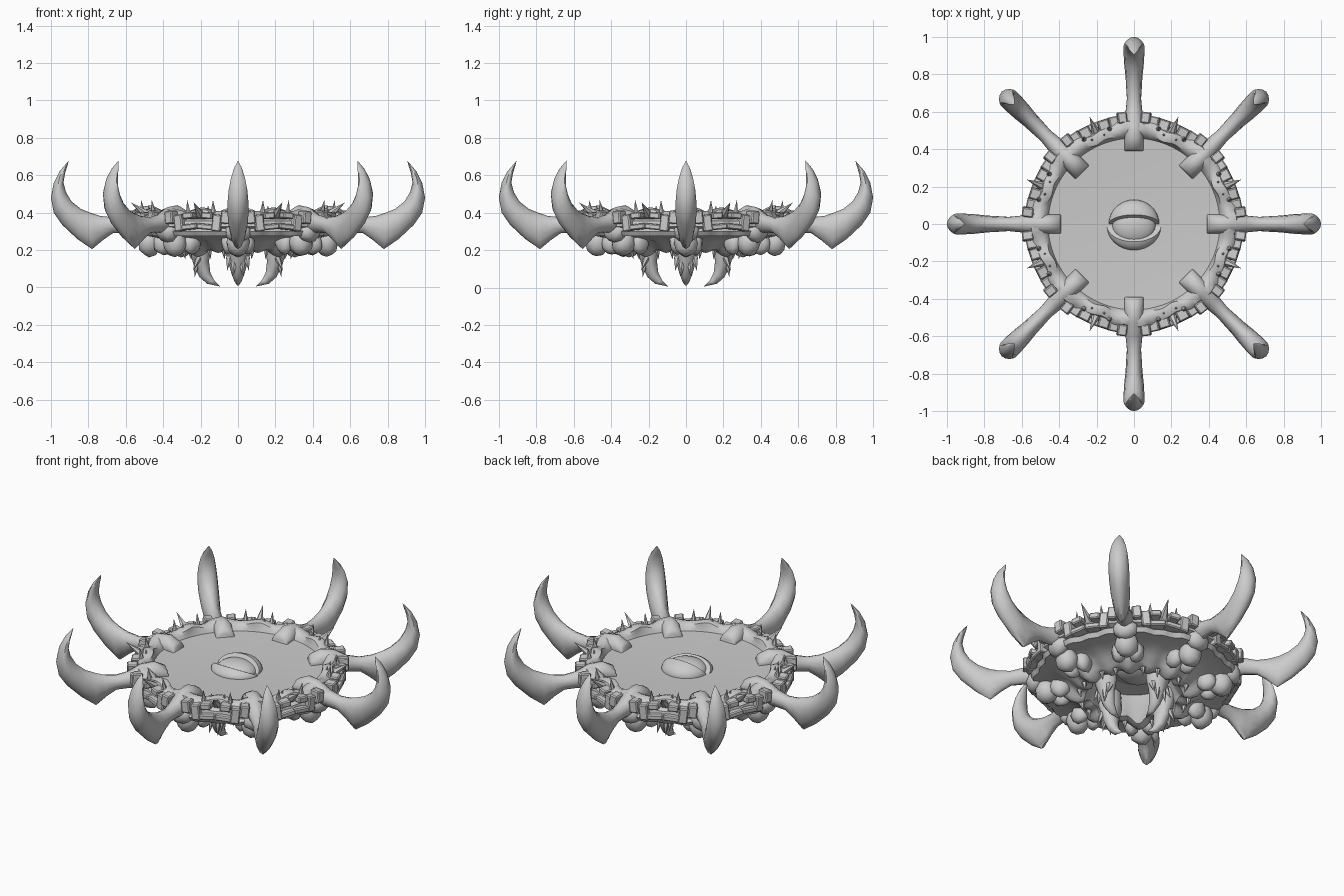
import bpy, bmesh, math, random
from mathutils import Vector, Matrix

if "Cube" in bpy.data.objects:
    bpy.data.objects.remove(bpy.data.objects["Cube"])

random.seed(4)
TAU = math.tau
grey = bpy.data.materials.new("bone grey")
grey.diffuse_color = (0.6, 0.6, 0.6, 1)
grey.use_nodes = True
grey.node_tree.nodes["Principled BSDF"].inputs["Base Color"].default_value = grey.diffuse_color


def finish(bm, name, angle=40):
    bmesh.ops.recalc_face_normals(bm, faces=bm.faces)
    me = bpy.data.meshes.new(name)
    bm.to_mesh(me)
    bm.free()
    ob = bpy.data.objects.new(name, me)
    bpy.context.collection.objects.link(ob)
    me.materials.append(grey)
    bpy.ops.object.select_all(action='DESELECT')
    ob.select_set(True)
    bpy.context.view_layer.objects.active = ob
    bpy.ops.object.shade_smooth_by_angle(angle=math.radians(angle))
    return ob


def skin(bm, rings, tip=None):
    """Bridge closed rings of points, ending in a cap or a tip."""
    vr = [[bm.verts.new(p) for p in r] for r in rings]
    n = len(vr[0])
    for a, b in zip(vr, vr[1:]):
        for i in range(n):
            j = (i + 1) % n
            bm.faces.new((a[i], a[j], b[j], b[i]))
    bm.faces.new(vr[0])
    if tip:
        t = bm.verts.new(tip)
        for i in range(n):
            bm.faces.new((vr[-1][i], vr[-1][(i + 1) % n], t))
    else:
        bm.faces.new(vr[-1])


def blade(bm, sections, tip, n=12):
    """Loft from (upper r, z, lower r, z, half width); the lower edge is keeled."""
    rings = []
    for ur, uz, lr, lz, w in sections:
        u, l = Vector((ur, 0, uz)), Vector((lr, 0, lz))
        ring = []
        for i in range(n):
            a = TAU * i / n
            s, c = math.sin(a), math.cos(a)
            keel = 1 if s > -0.1 else 1 + 0.25 * s
            ring.append((u + l) / 2 + (u - l) / 2 * s + Vector((0, w * c * keel, 0)))
        rings.append(ring)
    skin(bm, rings, (tip[0], 0, tip[1]))


def spike(bm, base, tip, rad, n=6):
    base, tip = Vector(base), Vector(tip)
    q = (tip - base).to_track_quat('Z', 'Y')
    ring = [base + q @ Vector((rad * math.cos(TAU * i / n), rad * math.sin(TAU * i / n), 0))
            for i in range(n)]
    skin(bm, [ring], tip)


def polar(r, deg, z):
    a = math.radians(deg)
    return Vector((r * math.cos(a), r * math.sin(a), z))


def turned(name, profile, n=96, wave=lambda r, z, a: (r, z), angle=40):
    """Revolve a profile that runs from axis to axis, with a ripple rule."""
    bm = bmesh.new()
    rings = []
    for r, z in profile:
        ring = []
        for i in range(n):
            a = TAU * i / n
            rr, zz = wave(r, z, a)
            ring.append((rr * math.cos(a), rr * math.sin(a), zz))
        rings.append(ring)
    skin(bm, rings)
    return finish(bm, name, angle)


# round top plate
turned("top_plate", [(0.02, 0.36), (0.3, 0.363), (0.44, 0.37), (0.5, 0.372),
                     (0.5, 0.34), (0.02, 0.34)])


# grooved rim, sloped underside and central mouth recess
def ripple(r, z, a):
    c = math.cos(8 * a)
    if z > 0.39:
        return r + 0.010 * c + 0.006 * math.sin(24 * a), z + 0.010 * math.cos(16 * a)
    if r > 0.5:
        return r + 0.012 * c + 0.006 * math.cos(32 * a), z
    if 0.24 < r < 0.45 and z < 0.26:
        return r + 0.015 * c, z - 0.012 * math.cos(16 * a) - 0.012 * c
    return r, z


turned("rim_and_underside",
       [(0.45, 0.35), (0.465, 0.385), (0.48, 0.41), (0.505, 0.418), (0.535, 0.408),
        (0.55, 0.38), (0.53, 0.367), (0.56, 0.355), (0.565, 0.325), (0.535, 0.315),
        (0.555, 0.30), (0.54, 0.275), (0.48, 0.275), (0.42, 0.262), (0.37, 0.235),
        (0.33, 0.20), (0.29, 0.185), (0.255, 0.195), (0.23, 0.24), (0.20, 0.31),
        (0.02, 0.33)], 128, ripple)

# eight upturned horns on arms that reach over the plate
HORN = [(0.39, 0.385, 0.39, 0.34, 0.05), (0.40, 0.41, 0.40, 0.33, 0.052),
        (0.46, 0.44, 0.46, 0.31, 0.052), (0.53, 0.43, 0.54, 0.285, 0.055),
        (0.60, 0.39, 0.60, 0.295, 0.045), (0.67, 0.375, 0.67, 0.29, 0.038),
        (0.74, 0.383, 0.72, 0.255, 0.042), (0.79, 0.40, 0.78, 0.205, 0.045),
        (0.84, 0.42, 0.86, 0.26, 0.052), (0.89, 0.46, 0.94, 0.335, 0.056),
        (0.92, 0.51, 0.985, 0.40, 0.056), (0.933, 0.56, 1.0, 0.48, 0.05),
        (0.925, 0.61, 0.985, 0.56, 0.038), (0.912, 0.65, 0.955, 0.62, 0.022)]
for k in range(8):
    bm = bmesh.new()
    blade(bm, HORN, (0.905, 0.678))
    bm.transform(Matrix.Rotation(k * TAU / 8, 4, 'Z'))
    finish(bm, f"horn_{k + 1}", 50)

# four fangs curving inward below, each with small side barbs
FANG = [(0.15, 0.30, 0.29, 0.26, 0.075), (0.145, 0.21, 0.255, 0.18, 0.07),
        (0.155, 0.14, 0.235, 0.115, 0.05), (0.148, 0.08, 0.205, 0.055, 0.033),
        (0.128, 0.04, 0.165, 0.02, 0.018)]
for k in range(4):
    bm = bmesh.new()
    blade(bm, FANG, (0.095, 0.005))
    for s in (-1, 1):
        spike(bm, (0.21, 0.045 * s, 0.16), (0.24, 0.058 * s, 0.09), 0.02)
        spike(bm, (0.22, 0.02 * s, 0.13), (0.232, 0.028 * s, 0.055), 0.018)
    bm.transform(Matrix.Rotation(k * TAU / 4, 4, 'Z'))
    finish(bm, f"fang_{k + 1}", 50)

# knobbly lumps under each arm
bm = bmesh.new()
for k in range(8):
    for r, off, z, sx, sy, sz in ((0.475, 0, 0.24, 0.062, 0.065, 0.075),
                                  (0.40, 7, 0.235, 0.055, 0.04, 0.06),
                                  (0.40, -7, 0.235, 0.055, 0.04, 0.06),
                                  (0.535, 0, 0.30, 0.05, 0.07, 0.06)):
        m = (Matrix.Translation(polar(r, k * 45 + off, z))
             @ Matrix.Rotation(math.radians(k * 45 + off), 4, 'Z')
             @ Matrix.Diagonal((sx, sy, sz, 1)))
        res = bmesh.ops.create_icosphere(bm, subdivisions=2, radius=1, matrix=m)
        for v in res["verts"]:
            v.co += Vector([random.uniform(-0.004, 0.004) for _ in range(3)])
finish(bm, "underside_lumps", 60)

# chipped armour plates around the rim
bm = bmesh.new()
for k in range(8):
    for s in (-1, 1):
        for off, r, z, w, h in ((6.5, 0.572, 0.375, 0.05, 0.07), (11.5, 0.555, 0.345, 0.05, 0.09),
                                (17, 0.55, 0.385, 0.06, 0.035), (18, 0.552, 0.325, 0.09, 0.03)):
            m = (Matrix.Translation(polar(r, k * 45 + s * off, z))
                 @ Matrix.Rotation(math.radians(k * 45 + s * off), 4, 'Z')
                 @ Matrix.Rotation(math.radians(s * 6), 4, 'X')
                 @ Matrix.Diagonal((0.06, w, h, 1)))
            bmesh.ops.create_cube(bm, size=1, matrix=m)
bmesh.ops.bevel(bm, geom=bm.edges[:], offset=0.006, segments=1, affect='EDGES')
finish(bm, "rim_plates", 25)

# spikes: one leaning out midway between horns, small upright ones beside it
bm = bmesh.new()
for k in range(8):
    mid = k * 45 + 22.5
    spike(bm, polar(0.53, mid, 0.39), polar(0.62, mid, 0.455), 0.024)
    for s in (-1, 1):
        spike(bm, polar(0.525, mid + s * 8, 0.40), polar(0.535, mid + s * 8, 0.468), 0.015)
        spike(bm, polar(0.50, mid + s * 4, 0.40), polar(0.505, mid + s * 4, 0.44), 0.012)
        spike(bm, polar(0.30, mid + s * 8, 0.20), polar(0.29, mid + s * 8, 0.15), 0.015)
finish(bm, "rim_spikes", 50)


# central eye: ball with two lids that meet in an almond opening
def dome(name, centre, scale, tilt=0, cut=None):
    bm = bmesh.new()
    bmesh.ops.create_uvsphere(bm, u_segments=32, v_segments=16, radius=1)
    if cut:
        geom = bm.verts[:] + bm.edges[:] + bm.faces[:]
        bmesh.ops.bisect_plane(bm, geom=geom, plane_co=(0, 0, 0), plane_no=cut, clear_outer=True)
        bmesh.ops.holes_fill(bm, edges=[e for e in bm.edges if e.is_boundary])
    bm.transform(Matrix.Translation(centre) @ Matrix.Rotation(tilt, 4, 'X')
                 @ Matrix.Diagonal((*scale, 1)))
    finish(bm, name, 40)


dome("eyeball", (0, -0.01, 0.36), (0.115, 0.10, 0.055))
dome("upper_lid", (0, 0, 0.36), (0.135, 0.13, 0.075), 0, (0, -0.85, 0.35))
dome("lower_lid", (0, -0.01, 0.36), (0.145, 0.13, 0.06), 0, (0, 0.75, 0.65))
